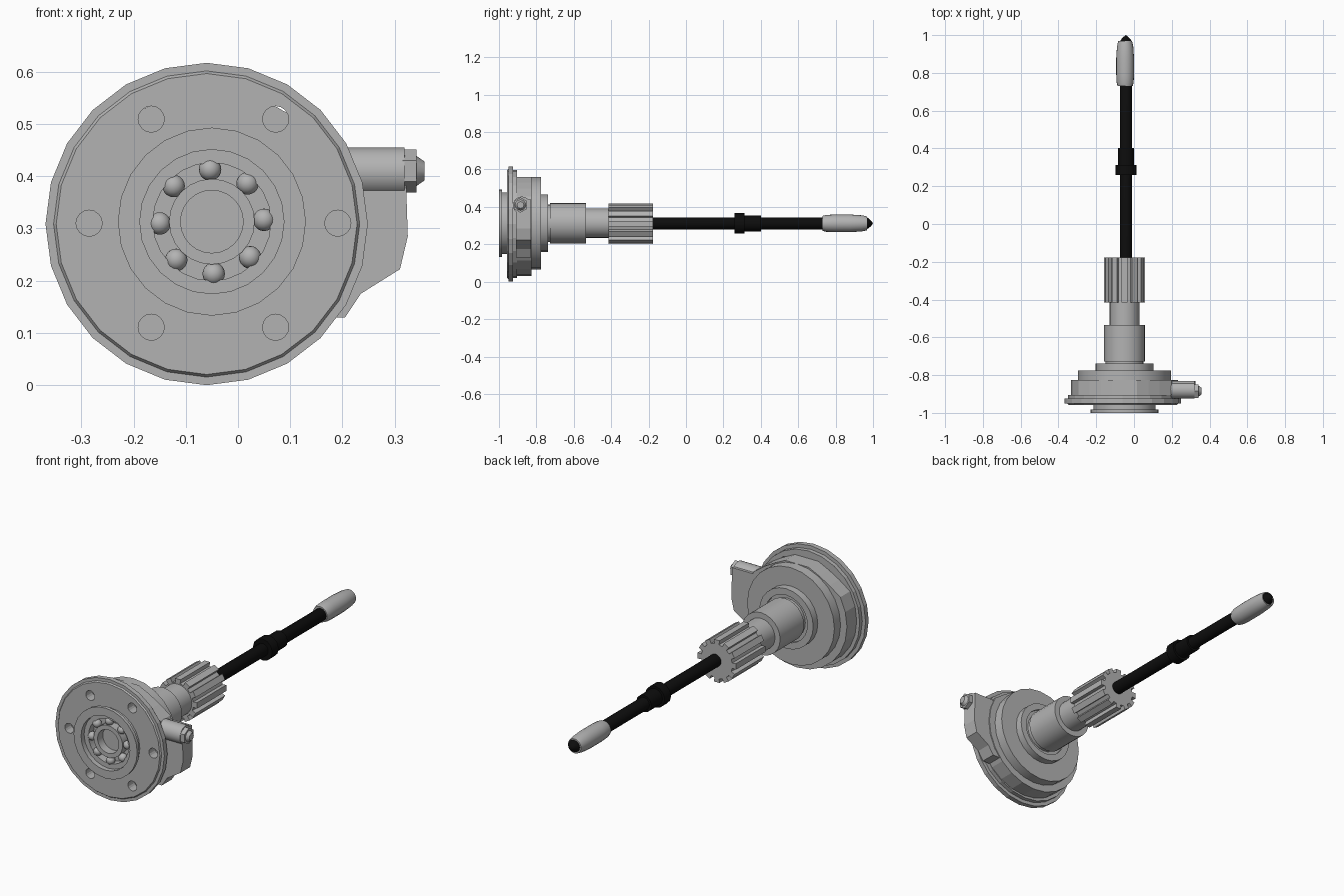
import bpy, bmesh, math
from mathutils import Matrix, Vector

if "Cube" in bpy.data.objects:
    bpy.data.objects.remove(bpy.data.objects["Cube"])

CX, CZ = -0.05, 0.313          # main axis of the hub


def material(name, value):
    m = bpy.data.materials.new(name)
    m.diffuse_color = (value, value, value, 1)
    m.use_nodes = True
    m.node_tree.nodes["Principled BSDF"].inputs["Base Color"].default_value = m.diffuse_color
    return m


STEEL = material("steel_grey", 0.45)
BLACK = material("black", 0.004)


def finish(bm, name, mat, smooth=True):
    bmesh.ops.recalc_face_normals(bm, faces=bm.faces[:])
    me = bpy.data.meshes.new(name)
    bm.to_mesh(me)
    bm.free()
    me.materials.append(mat)
    ob = bpy.data.objects.new(name, me)
    bpy.context.collection.objects.link(ob)
    if smooth:
        bpy.ops.object.select_all(action='DESELECT')
        ob.select_set(True)
        bpy.context.view_layer.objects.active = ob
        bpy.ops.object.shade_smooth_by_angle(angle=math.radians(32))
    return ob


def lathe(name, profile, mat, n=24, loc=(CX, 0, CZ), turn=0, smooth=True):
    """Spin a closed (radius, y) profile around the y axis."""
    bm = bmesh.new()
    rings = []
    for r, y in profile:
        if r == 0:
            rings.append([bm.verts.new((0, y, 0))] * n)
        else:
            rings.append([bm.verts.new((r * math.sin(2 * math.pi * i / n), y,
                                        r * math.cos(2 * math.pi * i / n))) for i in range(n)])
    for k in range(len(rings)):
        a, b = rings[k], rings[(k + 1) % len(rings)]
        for i in range(n):
            j = (i + 1) % n
            vs = list(dict.fromkeys([a[i], a[j], b[j], b[i]]))
            if len(vs) > 2:
                bm.faces.new(vs)
    bmesh.ops.transform(bm, verts=bm.verts[:],
                        matrix=Matrix.Translation(loc) @ Matrix.Rotation(turn, 4, 'Z'))
    return finish(bm, name, mat, smooth)


def rod(name, r, y0, y1, mat, **kw):
    return lathe(name, [(0, y0), (r, y0), (r, y1), (0, y1)], mat, **kw)


def prism(name, outline, y0, y1, mat):
    """Extrude an (x, z) outline along y."""
    bm = bmesh.new()
    f = bm.faces.new([bm.verts.new((x, y0, z)) for x, z in outline])
    ext = bmesh.ops.extrude_face_region(bm, geom=[f])
    bmesh.ops.translate(bm, vec=Vector((0, y1 - y0, 0)),
                        verts=[v for v in ext['geom'] if isinstance(v, bmesh.types.BMVert)])
    return finish(bm, name, mat, False)


# mounting flange with six bolt holes
flange = lathe("mounting_flange",
               [(0.15, -0.957), (0.288, -0.957), (0.293, -0.95), (0.3085, -0.95), (0.3085, -0.925),
                (0.29, -0.925), (0.29, -0.904), (0.15, -0.904)],
               STEEL, loc=(-0.06, 0, 0.3085), smooth=False)
for i in range(6):
    a = math.radians(60 * i)
    cutter = rod(f"bolt_hole_cutter_{i}", 0.025, -1.0, -0.88, STEEL, n=16,
                 loc=(-0.047 + 0.238 * math.cos(a), 0, 0.31 + 0.23 * math.sin(a)), smooth=False)
    cutter.hide_render = True
    cutter.hide_set(True)
    cutter.display_type = 'WIRE'
    mod = flange.modifiers.new("bolt_hole", 'BOOLEAN')
    mod.object = cutter
    mod.operation = 'DIFFERENCE'

# hub body: round, with three flats cut along the top
outline = []
for i in range(24):
    a = math.radians(15 * i)
    r = 0.283
    for flat, apothem in ((60, 0.252), (90, 0.247), (120, 0.252)):
        c = math.cos(a - math.radians(flat))
        if c > 0.1:
            r = min(r, apothem / c)
    outline.append((CX + r * math.cos(a), CZ + r * math.sin(a)))
prism("hub_body", outline, -0.906, -0.825, STEEL)

# stepped rear cover
lathe("rear_cover", [(0, -0.83), (0.247, -0.83), (0.247, -0.775), (0.153, -0.775),
                     (0.153, -0.738), (0.12, -0.738), (0.12, -0.75), (0, -0.75)], STEEL)

# side lug with round boss, nut and nipple
prism("side_lug", [(0.1, 0.44), (0.32, 0.44), (0.325, 0.285), (0.31, 0.222), (0.235, 0.175),
                   (0.205, 0.13), (0.1, 0.13)], -0.908, -0.83, STEEL)
QUARTER = -math.pi / 2
rod("lug_boss", 0.047, 0.15, 0.319, STEEL, loc=(0, -0.878, 0.408), turn=QUARTER)
rod("lug_nut", 0.041, 0.315, 0.342, STEEL, n=6, loc=(0, -0.885, 0.41), turn=QUARTER, smooth=False)
lathe("lug_nipple", [(0, 0.34), (0.03, 0.34), (0.018, 0.357), (0, 0.357)], STEEL, n=12,
      loc=(0, -0.885, 0.41), turn=QUARTER)

# bearing: stepped outer race, inner race and balls
lathe("bearing_outer_race",
      [(0.138, -1.0), (0.18, -1.0), (0.18, -0.983), (0.165, -0.983), (0.165, -0.92),
       (0, -0.92), (0, -0.935), (0.113, -0.935), (0.113, -0.975), (0.138, -0.975)], STEEL)
lathe("bearing_inner_race", [(0.06, -0.978), (0.082, -0.978), (0.082, -0.93), (0.06, -0.93)], STEEL)
for i in range(8):
    a = math.radians(45 * i + 2)
    bm = bmesh.new()
    bmesh.ops.create_uvsphere(bm, u_segments=16, v_segments=10, radius=0.0215)
    bmesh.ops.translate(bm, verts=bm.verts[:],
                        vec=(CX + 0.1 * math.cos(a), -0.962, CZ + 0.1 * math.sin(a)))
    finish(bm, f"bearing_ball_{i}", STEEL)

# stepped drive shaft
lathe("drive_shaft", [(0, -0.76), (0.1, -0.76), (0.1, -0.728), (0.108, -0.728), (0.108, -0.535),
                      (0.079, -0.535), (0.079, -0.40), (0, -0.40)], STEEL)

# splined gear: four outline points per tooth
teeth = 12
gear = []
for i in range(teeth):
    for off, r in ((-0.29, 0.088), (-0.27, 0.109), (0.27, 0.109), (0.29, 0.088)):
        a = 2 * math.pi * (i + off) / teeth
        gear.append((CX + r * math.cos(a), 0.31 + r * math.sin(a)))
prism("splined_gear", gear, -0.415, -0.177, STEEL)

# black rod with coupling and pointed nose
AXIS = (-0.043, 0, 0.312)
lathe("rod", [(0, -0.19), (0.032, -0.19), (0.032, 0.965), (0.027, 0.975),
              (0.014, 0.99), (0, 1.0)], BLACK, n=16, loc=AXIS)
lathe("rod_coupling", [(0, 0.26), (0.055, 0.26), (0.055, 0.312), (0.043, 0.312),
                       (0.043, 0.402), (0, 0.402)], BLACK, n=12, loc=AXIS)

# grey end sleeve
lathe("end_sleeve", [(0.03, 0.73), (0.04, 0.73), (0.045, 0.75), (0.047, 0.79), (0.047, 0.88),
                     (0.043, 0.94), (0.037, 0.968), (0.03, 0.968)], STEEL, n=20, loc=(-0.047, 0, 0.312))
